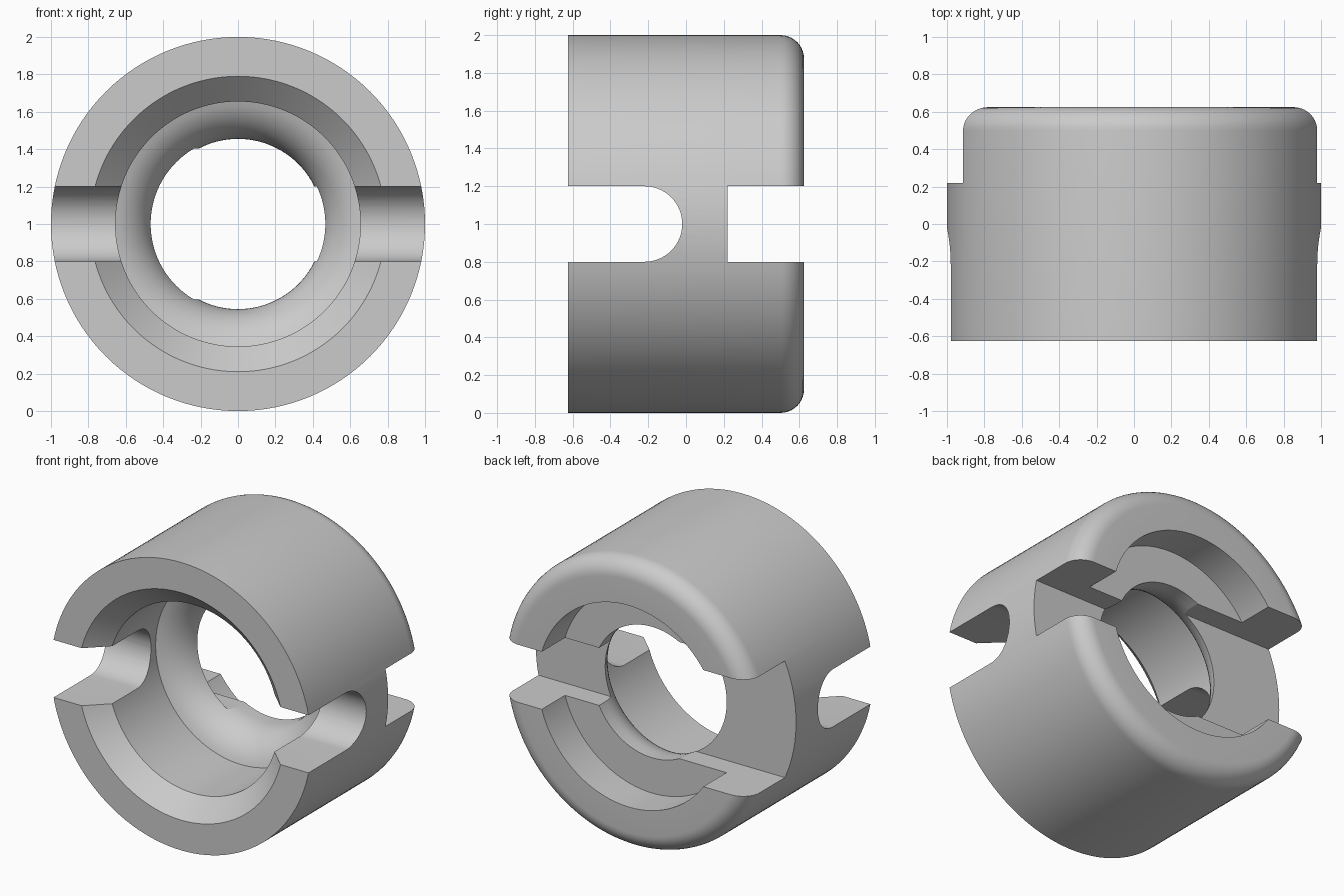
import bpy, bmesh, math
from mathutils import Matrix, Vector

if "Cube" in bpy.data.objects:
    bpy.data.objects.remove(bpy.data.objects["Cube"], do_unlink=True)

HALF = 0.625          # half length along the axis
CENTRE_Z = 1.0


def make_object(name, bm):
    bmesh.ops.remove_doubles(bm, verts=bm.verts, dist=1e-5)
    bmesh.ops.recalc_face_normals(bm, faces=bm.faces)
    mesh = bpy.data.meshes.new(name)
    bm.to_mesh(mesh)
    bm.free()
    obj = bpy.data.objects.new(name, mesh)
    bpy.context.collection.objects.link(obj)
    return obj


def arc(r0, y0, radius, start, end, steps):
    """Profile points (radius, y) along a circular arc, angles in degrees."""
    points = []
    for i in range(steps + 1):
        a = math.radians(start + (end - start) * i / steps)
        points.append((r0 + radius * math.cos(a), y0 + radius * math.sin(a)))
    return points


def lathe(name, profile, steps=128):
    bm = bmesh.new()
    verts = [bm.verts.new((r, y, CENTRE_Z)) for r, y in profile]
    edges = [bm.edges.new((v, verts[(i + 1) % len(verts)])) for i, v in enumerate(verts)]
    bmesh.ops.spin(bm, geom=verts + edges, cent=(0, 0, CENTRE_Z), axis=(0, 1, 0),
                   angle=2 * math.pi, steps=steps, use_merge=True)
    return make_object(name, bm)


def box_cutter(name, x0, x1, y0, y1, half_height):
    bm = bmesh.new()
    centre = Vector(((x0 + x1) / 2, (y0 + y1) / 2, CENTRE_Z))
    size = (x1 - x0, y1 - y0, 2 * half_height)
    bmesh.ops.create_cube(bm, size=1, matrix=Matrix.Translation(centre) @ Matrix.Diagonal((*size, 1)))
    return make_object(name, bm)


def round_slot_cutter(name, radius, y_mid):
    """Slot open to the front with a half-round inner end, running across x."""
    outline = [(-1, CENTRE_Z - radius)]
    outline += [(y, z + CENTRE_Z) for y, z in arc(y_mid, 0, radius, -90, 90, 32)]
    outline += [(-1, CENTRE_Z + radius)]
    bm = bmesh.new()
    face = bm.faces.new([bm.verts.new((-1.2, y, z)) for y, z in outline])
    side = bmesh.ops.extrude_face_region(bm, geom=[face])
    moved = [g for g in side["geom"] if isinstance(g, bmesh.types.BMVert)]
    bmesh.ops.translate(bm, verts=moved, vec=(2.4, 0, 0))
    return make_object(name, bm)


# Collar body: chamfered front bore, curved throat, rear recess, rounded rear rim
profile = [(1.0, -HALF), (0.79, -HALF), (0.655, -0.49)]
profile += arc(0.735, 0.30, 0.28, 253.4, 180, 12)
profile += [(0.455, 0.37), (0.70, 0.37), (0.70, HALF)]
profile += arc(0.875, HALF - 0.125, 0.125, 90, 0, 10)
collar = lathe("collar", profile)

# Front round-ended slots, narrow rear slot on +x, wide rear slot on -x
cutters = [
    round_slot_cutter("front_slot_cutter", 0.2, -0.22),
    box_cutter("narrow_rear_slot_cutter", 0, 1.2, 0.22, 1, 0.2),
    box_cutter("wide_rear_slot_cutter", -1.2, 0, 0.22, 1, 0.405),
]
bpy.context.view_layer.objects.active = collar
for cutter in cutters:
    cutter.hide_render = True
    mod = collar.modifiers.new(cutter.name, "BOOLEAN")
    mod.operation = "DIFFERENCE"
    mod.solver = "EXACT"
    mod.object = cutter
    bpy.ops.object.modifier_apply(modifier=mod.name)
    bpy.data.objects.remove(cutter, do_unlink=True)

# Plain grey metal
colour = (0.6, 0.6, 0.6, 1)
metal = bpy.data.materials.new("grey_metal")
metal.use_nodes = True
metal.diffuse_color = colour
metal.node_tree.nodes["Principled BSDF"].inputs["Base Color"].default_value = colour
collar.data.materials.clear()
collar.data.materials.append(metal)

bpy.ops.object.select_all(action="DESELECT")
collar.select_set(True)
bpy.ops.object.shade_smooth_by_angle(angle=math.radians(25))
